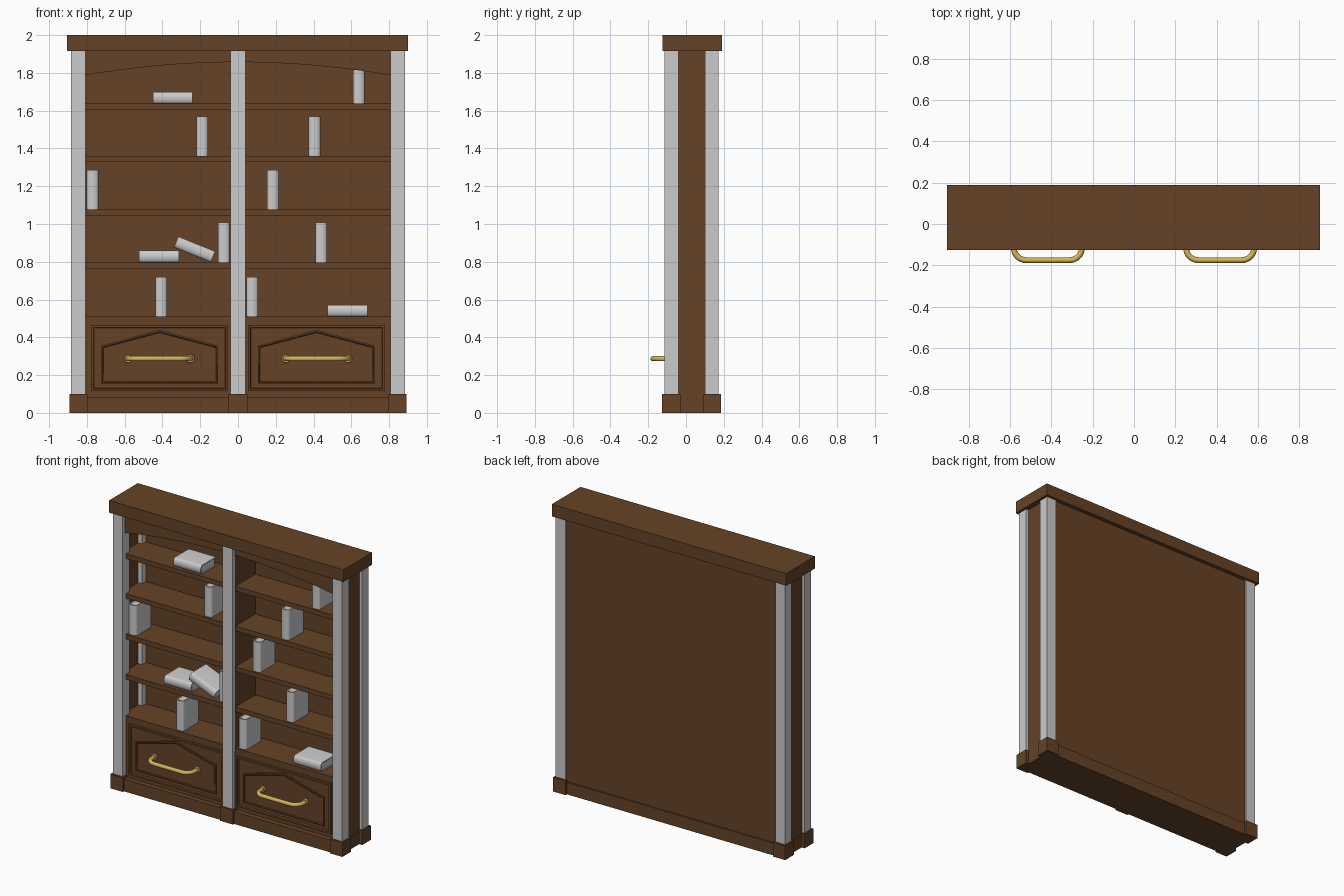
import bpy, bmesh, math
from mathutils import Matrix, Vector

if "Cube" in bpy.data.objects:
    bpy.data.objects.remove(bpy.data.objects["Cube"], do_unlink=True)


def material(name, rgb):
    m = bpy.data.materials.new(name)
    m.use_nodes = True
    m.diffuse_color = (*rgb, 1)
    m.node_tree.nodes["Principled BSDF"].inputs["Base Color"].default_value = (*rgb, 1)
    return m


WOOD = material("dark brown wood", (0.13, 0.055, 0.02))
GREY = material("light grey", (0.6, 0.6, 0.6))
BRASS = material("brass", (0.66, 0.46, 0.1))


def add_object(name, mesh, mat):
    ob = bpy.data.objects.new(name, mesh)
    bpy.context.collection.objects.link(ob)
    mesh.materials.clear()
    mesh.materials.append(mat)
    return ob


def finish(name, bm, mat):
    mesh = bpy.data.meshes.new(name)
    bm.to_mesh(mesh)
    bm.free()
    return add_object(name, mesh, mat)


def smooth(ob, angle=40):
    bpy.ops.object.select_all(action='DESELECT')
    ob.select_set(True)
    bpy.context.view_layer.objects.active = ob
    bpy.ops.object.shade_smooth_by_angle(angle=math.radians(angle))


def box(name, x, y, z, mat=WOOD):
    bm = bmesh.new()
    bmesh.ops.create_cube(bm, size=1)
    for v in bm.verts:
        for i, (lo, hi) in enumerate((x, y, z)):
            v.co[i] = lo if v.co[i] < 0 else hi
    return finish(name, bm, mat)


def prism(name, outline, front, back, steps=(), mat=WOOD):
    """Extrude an x-z outline along y; steps are (inset, depth) mouldings on the front."""
    bm = bmesh.new()
    face = bm.faces.new([bm.verts.new((x, front, z)) for x, z in outline])
    ext = bmesh.ops.extrude_face_region(bm, geom=[face], use_keep_orig=True)
    verts = [g for g in ext["geom"] if isinstance(g, bmesh.types.BMVert)]
    bmesh.ops.translate(bm, verts=verts, vec=(0, back - front, 0))
    bmesh.ops.recalc_face_normals(bm, faces=bm.faces)
    face = min(bm.faces, key=lambda f: f.calc_center_median().y)
    for thickness, depth in steps:
        bmesh.ops.inset_region(bm, faces=[face], thickness=thickness, depth=depth)
    return finish(name, bm, mat)


# Carcass
box("top_slab", (-0.905, 0.9), (-0.125, 0.19), (1.915, 2))
box("base", (-0.87, 0.87), (-0.115, 0.17), (0, 0.085))
box("back_panel", (-0.85, 0.85), (0.14, 0.162), (0.085, 1.915))
box("lower_cabinet", (-0.81, 0.81), (-0.08, 0.14), (0.085, 0.49))
box("divider", (-0.036, 0.036), (-0.095, 0.14), (0.49, 1.915))
box("centre_post", (-0.04, 0.04), (-0.115, -0.09), (0.1, 1.915), GREY)
box("centre_post_foot", (-0.05, 0.05), (-0.127, -0.08), (0, 0.1))

# Corner posts, feet and side panels
for side, s in (("left", 1), ("right", -1)):
    def span(a, b):
        return sorted((s * a, s * b))
    box(side + "_side_panel", span(0.84, 0.865), (-0.06, 0.12), (0.085, 1.915))
    for end, py, fy in (("front", (-0.115, -0.04), (-0.127, -0.03)),
                        ("back", (0.1, 0.172), (0.09, 0.185))):
        box(f"{side}_{end}_post", span(0.808, 0.883), py, (0.1, 1.915), GREY)
        box(f"{side}_{end}_foot", span(0.798, 0.893), fy, (0, 0.1))

# Arched valance under the top
arc = [(0.81 * t / 12, 1.857 - 0.07 * (t / 12) ** 2) for t in range(-12, 13)]
prism("arched_valance", arc + [(0.81, 1.915), (-0.81, 1.915)], -0.09, -0.06)

# Shelves
for i, top in enumerate((0.51, 0.797, 1.077, 1.36, 1.637)):
    thick = 0.02 if i == 0 else 0.033
    box(f"shelf_{i + 1}", (-0.84, 0.84), (-0.08, 0.14), (top - thick, top))


def handle(name, cx, cz):
    """Bent bar pull with rounded corners."""
    r, half, front = 0.06, 0.165, -0.175
    right = [(half, -0.08)]
    for k in range(9):
        a = math.radians(90 * k / 8)
        right.append((half - r + r * math.cos(a), front + r - r * math.sin(a)))
    path = right + [(-x, y) for x, y in reversed(right)]
    curve = bpy.data.curves.new(name, 'CURVE')
    curve.dimensions = '3D'
    curve.bevel_depth = 0.014
    curve.bevel_resolution = 3
    sp = curve.splines.new('POLY')
    sp.points.add(len(path) - 1)
    for p, (x, y) in zip(sp.points, path):
        p.co = (cx + x, y, cz, 1)
    tmp = bpy.data.objects.new(name + "_path", curve)
    mesh = bpy.data.meshes.new_from_object(tmp)
    bpy.data.objects.remove(tmp)
    smooth(add_object(name, mesh, BRASS), 60)
    # Round mounts at both ends
    bm = bmesh.new()
    for sx in (-1, 1):
        m = Matrix.Translation((cx + sx * half, -0.09, cz)) @ Matrix.Rotation(math.pi / 2, 4, 'X')
        bmesh.ops.create_cone(bm, cap_ends=True, segments=20, radius1=0.024,
                              radius2=0.02, depth=0.02, matrix=m)
    smooth(finish(name + "_mounts", bm, BRASS))


# Drawers
for side, s in (("left", 1), ("right", -1)):
    cx = s * 0.415
    l, r = cx - 0.363, cx + 0.363
    prism(side + "_drawer_front", [(l, 0.115), (r, 0.115), (r, 0.465), (l, 0.465)],
          -0.096, -0.07, ((0.018, 0), (0.005, -0.012)))
    l, r = cx - 0.31, cx + 0.31
    prism(side + "_drawer_panel",
          [(l, 0.155), (r, 0.155), (r, 0.355), (cx, 0.44), (l, 0.355)],
          -0.094, -0.082, ((0.01, 0), (0.006, -0.005)))
    handle(side + "_drawer_handle", s * 0.417, 0.287)


def book(name, x, z, angle=0, thick=0.062, tall=0.21):
    """Book with a rounded spine; covers overhang the recessed page block."""
    half, front, back, wall = thick / 2, -0.05, 0.1, 0.005

    def spine(h):
        return [(h * math.cos(a), front - 0.018 * (h / half) * math.sin(a))
                for a in (math.pi * k / 12 for k in range(13))]
    cover = [(half, back)] + spine(half) + [(-half, back)]
    inner = [(half - wall, back)] + spine(half - wall) + [(wall - half, back)]
    bm = bmesh.new()
    rings = [[bm.verts.new((px, py, pz)) for px, py in pts]
             for pts, pz in ((cover, tall / 2), (inner, tall / 2),
                             (inner, -tall / 2), (cover, -tall / 2))]
    for a, b in zip(rings, rings[1:] + rings[:1]):
        for k in range(len(cover) - 1):
            bm.faces.new((a[k], a[k + 1], b[k + 1], b[k]))
    for k in (0, -1):
        bm.faces.new([ring[k] for ring in rings])
    # Page block
    m = Matrix.Translation((0, 0.022, 0)) @ Matrix.Diagonal(
        (thick - 2 * wall, 0.146, tall - 0.012, 1))
    bmesh.ops.create_cube(bm, size=1, matrix=m)
    bmesh.ops.recalc_face_normals(bm, faces=bm.faces)
    bm.transform(Matrix.Translation(Vector((x, 0, z)))
                 @ Matrix.Rotation(math.radians(angle), 4, 'Y'))
    smooth(finish(name, bm, GREY))


# Standing books
for i, (x, z) in enumerate(((-0.19, 1.36), (0.405, 1.36), (-0.77, 1.077), (0.185, 1.077),
                            (-0.075, 0.797), (0.44, 0.797), (-0.407, 0.51),
                            (0.075, 0.51), (0.64, 1.637))):
    book(f"standing_book_{i + 1}", x, z + 0.105)

# Lying books and one leaning book
for i, (x, z) in enumerate(((-0.345, 1.637), (0.58, 0.51), (-0.418, 0.797))):
    book(f"lying_book_{i + 1}", x, z + 0.031, 90)
book("leaning_book", -0.23, 0.866, 112)
